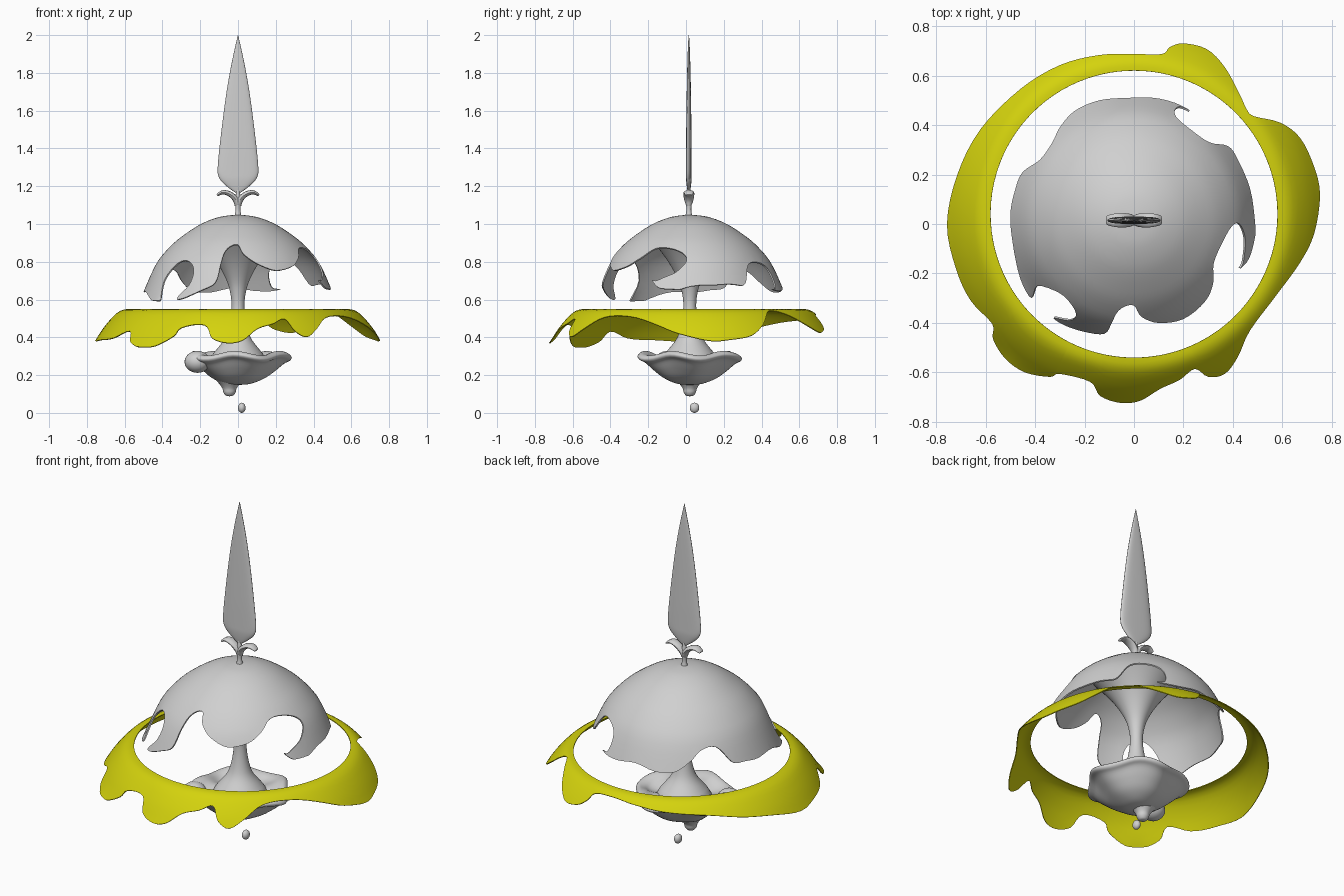
import bpy, bmesh, math
from mathutils import Vector
from mathutils.geometry import delaunay_2d_cdt

cube = bpy.data.objects.get("Cube")
if cube:
    bpy.data.objects.remove(cube, do_unlink=True)


def make_material(name, color):
    mat = bpy.data.materials.new(name)
    mat.use_nodes = True
    mat.diffuse_color = color
    mat.node_tree.nodes["Principled BSDF"].inputs["Base Color"].default_value = color
    return mat


grey = make_material("soft_grey", (0.63, 0.63, 0.63, 1))
yellow = make_material("acid_yellow", (0.66, 0.65, 0.004, 1))


def finish(name, bm, mat, thickness=0):
    """Turn a bmesh into a smooth object, optionally giving a sheet thickness."""
    bmesh.ops.recalc_face_normals(bm, faces=bm.faces)
    if thickness:
        bmesh.ops.solidify(bm, geom=bm.faces[:], thickness=thickness)
        bmesh.ops.recalc_face_normals(bm, faces=bm.faces)
    mesh = bpy.data.meshes.new(name)
    bm.to_mesh(mesh)
    bm.free()
    mesh.materials.append(mat)
    mesh.shade_smooth()
    mesh.set_sharp_from_angle(angle=math.radians(40))
    obj = bpy.data.objects.new(name, mesh)
    bpy.context.collection.objects.link(obj)


def catmull(p, q, r, s, t):
    return 0.5 * (2 * q + (r - p) * t + (2 * p - 5 * q + 4 * r - s) * t * t
                  + (3 * q - p - 3 * r + s) * t ** 3)


def smooth_path(points, steps=4, closed=False):
    """Pass a smooth curve through a few control points."""
    pts = [Vector(p) for p in points]
    n = len(pts)
    pick = (lambda i: pts[i % n]) if closed else (lambda i: pts[max(0, min(n - 1, i))])
    path = [catmull(pick(i - 1), pick(i), pick(i + 1), pick(i + 2), k / steps)
            for i in range(n if closed else n - 1) for k in range(steps)]
    return path if closed else path + [pts[-1]]


def height(profile, r):
    """Look up z at radius r along a (radius, z) profile."""
    for a, b in zip(profile, profile[1:]):
        if r <= b[0]:
            return a[1] + (b[1] - a[1]) * (r - a[0]) / (b[0] - a[0])
    return profile[-1][1]


def loft(name, rings, mat, caps=True, thickness=0):
    """Skin a list of equal rings of points."""
    bm = bmesh.new()
    rows = [[bm.verts.new(p) for p in ring] for ring in rings]
    for low, high in zip(rows, rows[1:]):
        for i in range(len(low)):
            j = (i + 1) % len(low)
            bm.faces.new((low[i], low[j], high[j], high[i]))
    if caps:
        bm.faces.new(rows[0])
        bm.faces.new(rows[-1])
    finish(name, bm, mat, thickness)


def lathe(name, points, mat, center, wave=lambda a, z: (1, 0), sides=48):
    """Spin a profile; wave gives a radius factor and a lift for each angle."""
    rings = []
    for r, z in smooth_path(points):
        ring = []
        for i in range(sides):
            a = math.tau * i / sides
            grow, lift = wave(a, z)
            ring.append((center[0] + r * grow * math.cos(a),
                         center[1] + r * grow * math.sin(a), z + lift))
        rings.append(ring)
    loft(name, rings, mat)


axis = Vector((0, 0.02))

# Torn dome: flat outline with hooked tears, lifted onto a round profile
dome_outline = smooth_path([
    (.49, 0), (.47, .14), (.42, .26), (.38, .315), (.305, .33), (.225, .385),
    (.173, .43), (.165, .46), (.185, .475), (.225, .46), (.165, .49), (.08, .51),
    (-.02, .51), (-.14, .5), (-.24, .457), (-.3, .39), (-.33, .33), (-.38, .26),
    (-.45, .21), (-.48, .14), (-.5, .04), (-.49, -.08), (-.46, -.22), (-.415, -.3),
    (-.39, -.25), (-.3, -.28), (-.25, -.33), (-.235, -.37), (-.26, -.39),
    (-.325, -.38), (-.28, -.41), (-.2, -.436), (-.12, -.444), (-.09, -.4),
    (-.07, -.36), (-.04, -.335), (0, -.33), (.03, -.375), (.1, -.4), (.2, -.384),
    (.286, -.315), (.32, -.24), (.322, -.16), (.355, -.08), (.395, -.01),
    (.427, 0), (.45, -.06), (.443, -.15), (.43, -.18), (.465, -.14), (.488, -.06),
], 4, True)
dome_profile = smooth_path([(0, 1.05), (.1, 1.037), (.2, .998), (.3, .932), (.36, .88),
                            (.42, .81), (.46, .735), (.49, .665), (.52, .595)])
flat = list(dome_outline)
for ring in range(26):
    r = ring * 0.02
    count = max(1, ring * 5)
    for i in range(count):
        a = math.tau * i / count
        p = axis + Vector((r * math.cos(a), r * math.sin(a)))
        if min((p - q).length for q in dome_outline) > 0.012:
            flat.append(p)
verts, _, faces, *_ = delaunay_2d_cdt(flat, [], [list(range(len(dome_outline)))], 1, 1e-5)
bm = bmesh.new()
lifted = [bm.verts.new((v.x, v.y, height(dome_profile, (v - axis).length))) for v in verts]
for face in faces:
    bm.faces.new([lifted[i] for i in face])
bmesh.ops.delete(bm, geom=[v for v in bm.verts if not v.link_faces], context='VERTS')
finish("torn_dome", bm, grey, 0.008)

# Floating skirt ring: round inner edge, drooping ragged outer edge
skirt_outline = smooth_path([
    (.752, .12), (.725, .24), (.67, .35), (.59, .41), (.484, .436), (.455, .465),
    (.427, .525), (.367, .634), (.294, .707), (.2, .73), (.145, .715), (.113, .687),
    (0, .687), (-.14, .683), (-.3, .642), (-.46, .545), (-.62, .384), (-.714, .2),
    (-.756, 0), (-.72, -.18), (-.66, -.31), (-.573, -.404), (-.57, -.465),
    (-.52, -.545), (-.44, -.6), (-.34, -.618), (-.3, -.606), (-.177, -.638),
    (-.137, -.695), (-.056, -.723), (.024, -.715), (.105, -.667), (.185, -.63),
    (.246, -.586), (.3, -.618), (.367, -.606), (.42, -.537), (.468, -.432),
    (.57, -.295), (.67, -.158), (.728, -.04),
], 4, True)
skirt_profile = smooth_path([(.58, .55), (.61, .546), (.64, .53), (.68, .49),
                             (.72, .44), (.75, .392), (.78, .35)])
skirt_center = Vector((0, .04))
skirt_rings = []
for step in range(9):
    ring = []
    for p in skirt_outline:
        d = p - skirt_center
        r = 0.58 + (d.length - 0.58) * step / 8
        q = skirt_center + d.normalized() * r
        ring.append((q.x, q.y, height(skirt_profile, r)))
    skirt_rings.append(ring)
loft("skirt_ring", skirt_rings, yellow, caps=False, thickness=0.005)

# Central column flaring into the dome above and the bowl below
lathe("column", [(.15, .28), (.13, .315), (.11, .34), (.075, .385), (.055, .43), (.04, .5),
                 (.034, .57), (.04, .63), (.056, .69), (.09, .76), (.135, .83), (.19, .9),
                 (.24, .955)], grey, axis)


# Lobed bowl with a rolled, gently waving lip
def petals(a, z):
    rim = max(0, min(1, (z - 0.16) / 0.12))
    return 1 + 0.06 * rim * math.cos(5 * a), 0.012 * rim * math.cos(5 * a + 2)


lathe("lobed_bowl", [(.004, .148), (.07, .155), (.14, .185), (.195, .23), (.235, .27),
                     (.262, .285), (.268, .3), (.25, .315), (.22, .312), (.18, .295),
                     (.1, .285), (.004, .285)], grey, axis, petals, 60)

# Drip hanging from the bowl
lathe("bowl_drip", [(.003, .088), (.02, .092), (.032, .108), (.038, .13), (.058, .158),
                    (.1, .2)], grey, (-.045, .02), sides=24)


def blob(name, center, size):
    bm = bmesh.new()
    bmesh.ops.create_uvsphere(bm, u_segments=24, v_segments=16, radius=1)
    for v in bm.verts:
        v.co = Vector(c + s * k for c, s, k in zip(center, size, v.co))
    finish(name, bm, grey)


blob("lip_bulb", (-.215, -.1, .27), (.068, .065, .058))
blob("falling_drop", (.02, .045, .027), (.02, .025, .027))

# Finial stem
finial_y = 0.015
lathe("finial_stem", [(.022, 1.03), (.013, 1.07), (.015, 1.11), (.014, 1.14), (.008, 1.18)],
      grey, (0, finial_y), sides=20)

# Leaf blade: flat, slightly pinched along the middle
blade_rings = []
for w, z in smooth_path([(.012, 1.165), (.06, 1.2), (.1, 1.245), (.107, 1.31), (.087, 1.5),
                         (.062, 1.69), (.035, 1.845), (.001, 2)]):
    t = 0.02 * min(1, w / 0.1) ** 0.6
    ring = []
    for i in range(32):
        a = math.tau * i / 32
        pinch = 0.75 + 0.25 * math.cos(a) ** 2
        ring.append((w * math.cos(a), finial_y + t * math.sin(a) * pinch, z))
    blade_rings.append(ring)
loft("leaf_blade", blade_rings, grey)

# Paired curls under the blade
for side, label in ((1, "left"), (-1, "right")):
    path = smooth_path([(0, 1.1), (.012, 1.13), (.042, 1.158), (.08, 1.168), (.11, 1.152)])
    rings = []
    for k, p in enumerate(path):
        ahead = path[min(k + 1, len(path) - 1)] - path[max(k - 1, 0)]
        normal = Vector((-ahead.y, ahead.x)).normalized()
        along = k / len(path)
        size = 0.018 * (1 - along) ** 0.4
        depth = 0.014 + 0.06 * along * (1 - along)
        ring = []
        for i in range(12):
            a = math.tau * i / 12
            q = p + normal * size * math.cos(a)
            ring.append((side * q.x, finial_y + depth * math.sin(a), q.y))
        rings.append(ring)
    loft("curl_" + label, rings, grey)
